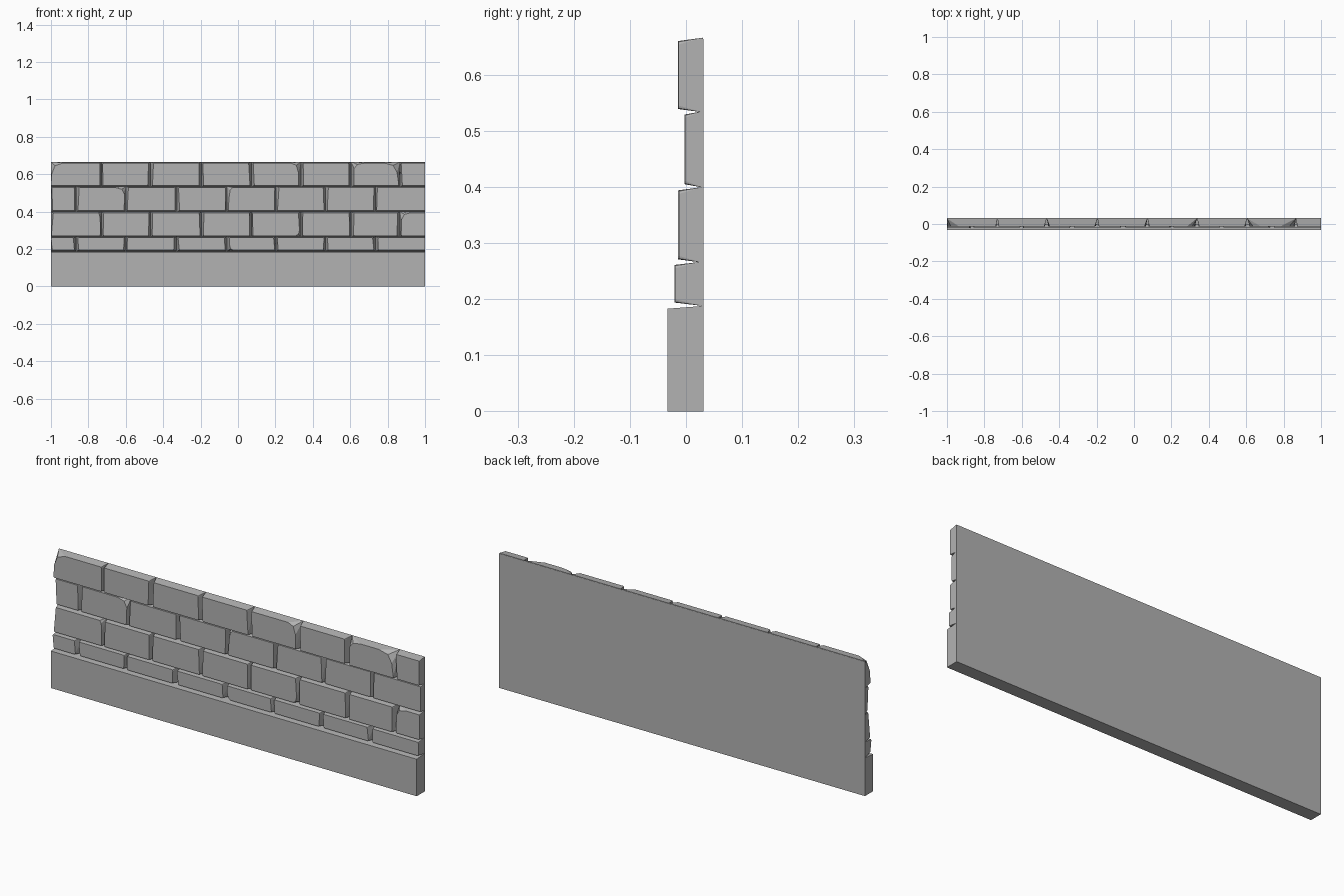
import bpy, bmesh, random
from math import radians

random.seed(4)
if "Cube" in bpy.data.objects:
    bpy.data.objects.remove(bpy.data.objects["Cube"])

stone = bpy.data.materials.new("stone_grey")
stone.use_nodes = True
GREY = (0.45, 0.45, 0.45, 1)
stone.diffuse_color = GREY
stone.node_tree.nodes["Principled BSDF"].inputs["Base Color"].default_value = GREY

BACK = 0.031


def hull(name, points):
    """Flat-faced solid wrapped around a handful of points."""
    bm = bmesh.new()
    for p in points:
        bm.verts.new(p)
    bmesh.ops.convex_hull(bm, input=bm.verts[:])
    bmesh.ops.dissolve_limit(bm, angle_limit=radians(1), verts=bm.verts[:], edges=bm.edges[:])
    bmesh.ops.recalc_face_normals(bm, faces=bm.faces[:])
    mesh = bpy.data.meshes.new(name)
    bm.to_mesh(mesh)
    bm.free()
    mesh.materials.append(stone)
    obj = bpy.data.objects.new(name, mesh)
    bpy.context.collection.objects.link(obj)
    return obj


def brick(name, x0, x1, z0, z1, front, chips):
    """Full cell at the back tapering to a worn, slightly skewed front face."""
    points = [(x, BACK - 0.001, z) for x in (x0, x1) for z in (z0, z1)]
    for side, x, sx in (("left", x0, 1), ("right", x1, -1)):
        for level, z, sz in (("bottom", z0, 1), ("top", z1, -1)):
            inset = 0.006 + random.random() * 0.01
            if x == 1:
                inset = 0
            elif x == -1:
                inset = random.random() * 0.015
            cx, cz = chips.get(level + "_" + side, (0.004, 0.006))
            px, pz = x + sx * inset, z + sz * 0.006
            # rounded corner: two ends and a point bulging outward between them
            for a, b in ((1, 0), (0.3, 0.25), (0, 1)):
                points.append((px + sx * cx * a, front, pz + sz * cz * b))
    return hull(name, points)


# Plinth with a gently sloping top ledge
hull("plinth", [(x, y, z) for x in (-1, 1)
                for y, z in ((-0.033, 0), (BACK, 0), (BACK, 0.188), (-0.033, 0.183))])

# Thin sheet closing the back of the joints
hull("back_panel", [(x, y, z) for x in (-1, 1)
                    for y in (BACK - 0.003, BACK) for z in (0.186, 0.664)])

# Running-bond courses: bottom, top, front depth, joint positions
odd = [-1, -0.865, -0.6, -0.328, -0.06, 0.203, 0.467, 0.735, 1]
even = [-1, -0.73, -0.467, -0.195, 0.072, 0.337, 0.605, 0.866, 1]
courses = [
    (0.188, 0.267, -0.021, odd),
    (0.265, 0.400, -0.014, even),
    (0.399, 0.535, -0.003, odd),
    (0.533, 0.666, -0.015, even),
]

# Corners that are visibly knocked off, by course and brick
worn = {
    (0, 4): {"bottom_left": (0.02, 0.03)},
    (1, 0): {"top_right": (0.01, 0.05)},
    (1, 4): {"bottom_right": (0.02, 0.03)},
    (1, 7): {"top_left": (0.05, 0.035)},
    (2, 1): {"top_right": (0.05, 0.04)},
    (2, 4): {"top_left": (0.02, 0.05)},
    (3, 0): {"top_left": (0.06, 0.06)},
    (3, 4): {"top_right": (0.04, 0.05)},
    (3, 6): {"top_left": (0.06, 0.03), "top_right": (0.07, 0.05)},
}

for row, (z0, z1, front, joints) in enumerate(courses):
    for col, (x0, x1) in enumerate(zip(joints, joints[1:])):
        brick(f"brick_course_{row + 1}_{col + 1}", x0, x1, z0, z1,
              front + random.random() * 0.002, worn.get((row, col), {}))
